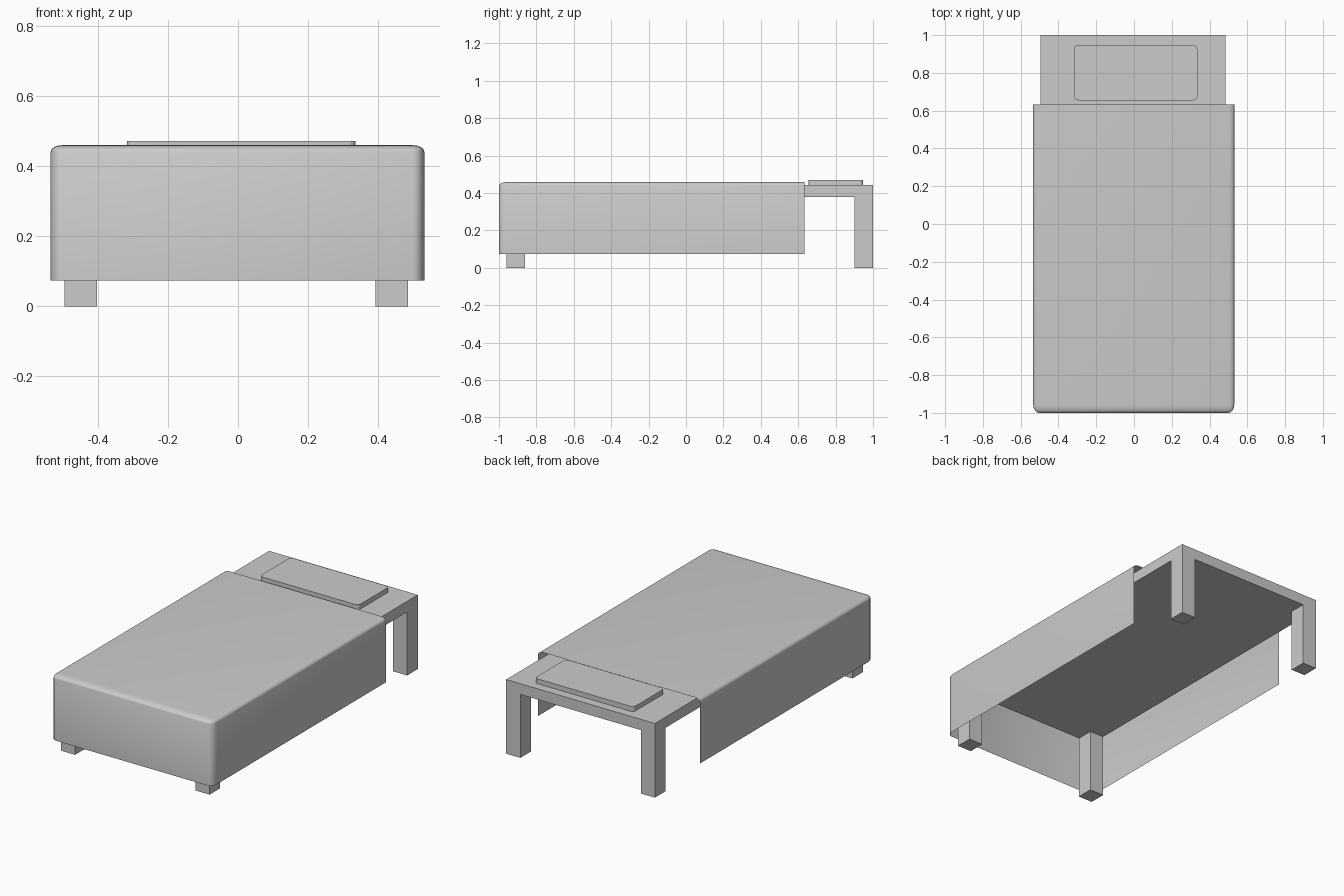
import bpy, bmesh
from mathutils import Vector

if "Cube" in bpy.data.objects:
    bpy.data.objects.remove(bpy.data.objects["Cube"])


def box(bm, lo, hi):
    """Add an axis-aligned box spanning lo..hi."""
    lo, hi = Vector(lo), Vector(hi)
    verts = bmesh.ops.create_cube(bm, size=1)["verts"]
    for v in verts:
        v.co = Vector((v.co[i] + 0.5) * (hi[i] - lo[i]) + lo[i] for i in range(3))


def finish(bm, name):
    bmesh.ops.recalc_face_normals(bm, faces=bm.faces)
    mesh = bpy.data.meshes.new(name)
    bm.to_mesh(mesh)
    bm.free()
    obj = bpy.data.objects.new(name, mesh)
    bpy.context.collection.objects.link(obj)
    return obj


X0, X1 = -0.495, 0.485   # bed base width
LEG_X, LEG_Y, DECK = 0.093, 0.1, 0.378

# Mattress deck
bm = bmesh.new()
box(bm, (X0, -0.96, DECK), (X1, 1.0, 0.442))
finish(bm, "mattress_deck")

# Four square legs
for end, y in (("front", -0.96), ("back", 1.0 - LEG_Y)):
    for side, x in (("left", X0), ("right", X1 - LEG_X)):
        bm = bmesh.new()
        box(bm, (x, y, 0), (x + LEG_X, y + LEG_Y, DECK))
        bm.faces.ensure_lookup_table()
        # the top is hidden against the deck
        bmesh.ops.delete(bm, geom=[f for f in bm.faces if f.calc_center_median().z > DECK - 1e-4],
                         context="FACES_ONLY")
        finish(bm, f"{end}_{side}_leg")

# Pillow: flat slab with rounded plan corners
bm = bmesh.new()
box(bm, (-0.317, 0.655, 0.442), (0.335, 0.947, 0.471))
upright = [e for e in bm.edges if abs(e.verts[0].co.z - e.verts[1].co.z) > 0.01]
bmesh.ops.bevel(bm, geom=upright, offset=0.02, segments=4, profile=0.5, affect="EDGES")
finish(bm, "pillow")

# Blanket: thin draped sheet, open below and at the head end.
# Bevelled in a scaled space so each axis gets its own corner radius.
radius = Vector((0.032, 0.045, 0.019))
lo, hi = Vector((-0.534, -1.0, 0.073)), Vector((0.531, 0.633, 0.459))
bm = bmesh.new()
box(bm, [a / r for a, r in zip(lo, radius)], [a / r for a, r in zip(hi, radius)])
back, bottom = hi.y / radius.y, lo.z / radius.z


def on_opening(verts):
    return (all(abs(v.co.y - back) < 1e-3 for v in verts)
            or all(abs(v.co.z - bottom) < 1e-3 for v in verts))


folds = [e for e in bm.edges if not on_opening(e.verts)]
bmesh.ops.bevel(bm, geom=folds, offset=1.0, segments=4, profile=0.5, affect="EDGES")
bmesh.ops.delete(bm, geom=[f for f in bm.faces if on_opening(f.verts)], context="FACES")
bmesh.ops.scale(bm, vec=radius, verts=bm.verts)
blanket = finish(bm, "blanket")
bpy.ops.object.select_all(action="DESELECT")
blanket.select_set(True)
bpy.context.view_layer.objects.active = blanket
bpy.ops.object.shade_smooth_by_angle(angle=0.7)
